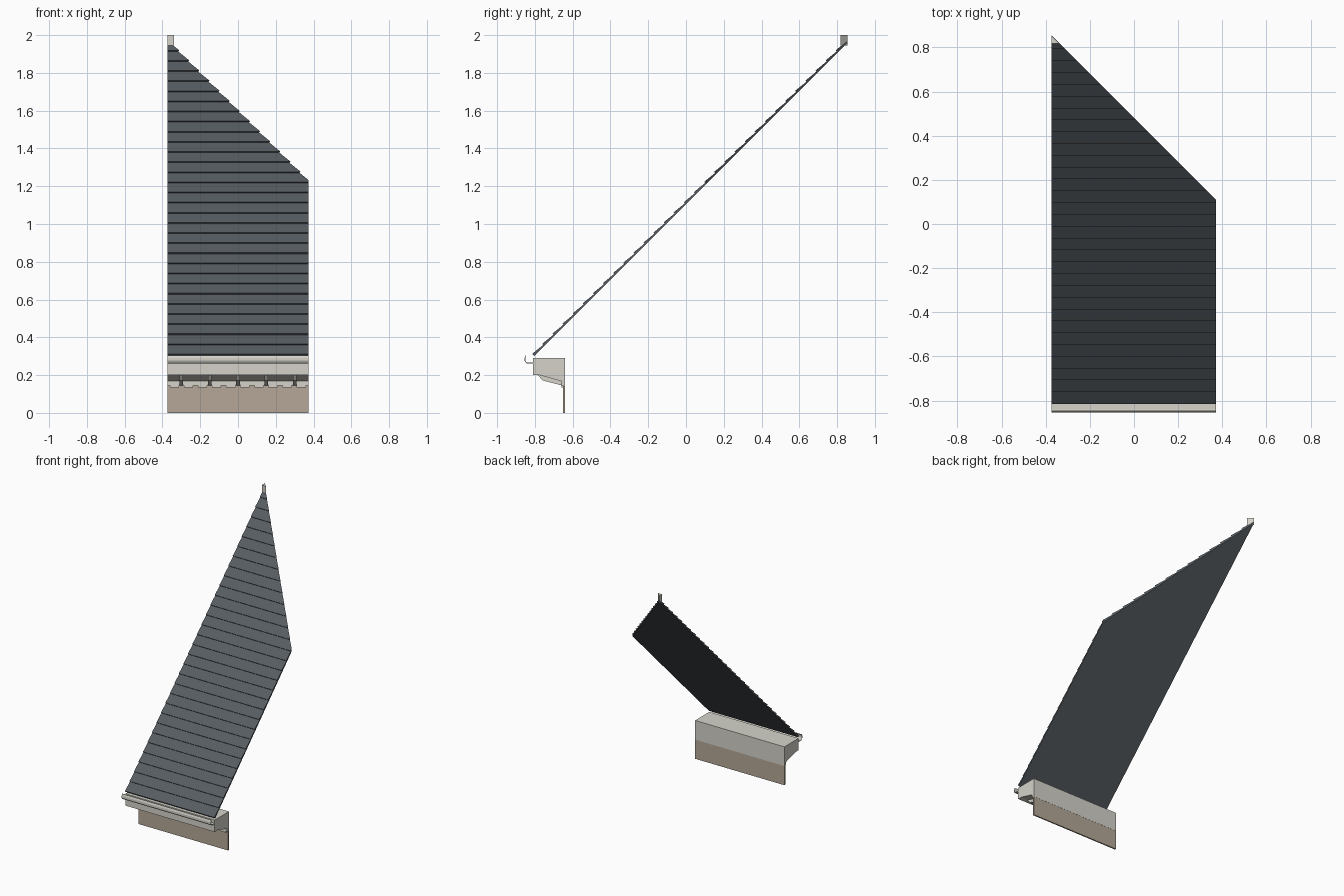
import bpy, bmesh, math
from mathutils import Vector

if "Cube" in bpy.data.objects:
    bpy.data.objects.remove(bpy.data.objects["Cube"])

X0, X1 = -0.374, 0.372


def material(name, rgb):
    m = bpy.data.materials.new(name)
    m.diffuse_color = (*rgb, 1)
    m.use_nodes = True
    m.node_tree.nodes["Principled BSDF"].inputs["Base Color"].default_value = m.diffuse_color
    return m


SLATE = material("slate grey", (0.095, 0.108, 0.122))
CREAM = material("warm white", (0.66, 0.65, 0.59))
TAN = material("tan wall", (0.46, 0.39, 0.31))


def finish(bm, name, mat):
    bmesh.ops.recalc_face_normals(bm, faces=bm.faces)
    me = bpy.data.meshes.new(name)
    bm.to_mesh(me)
    bm.free()
    me.materials.append(mat)
    ob = bpy.data.objects.new(name, me)
    bpy.context.collection.objects.link(ob)
    return ob


def extrude_x(profile, x0=X0, x1=X1):
    """Extrude a closed (y, z) profile along x."""
    bm = bmesh.new()
    a = [bm.verts.new((x0, y, z)) for y, z in profile]
    b = [bm.verts.new((x1, y, z)) for y, z in profile]
    n = len(profile)
    for i in range(n):
        j = (i + 1) % n
        bm.faces.new((a[i], a[j], b[j], b[i]))
    bm.faces.new(a)
    bm.faces.new(b[::-1])
    return bm


def box(name, x0, x1, y0, y1, z0, z1, mat):
    return finish(extrude_x([(y0, z0), (y1, z0), (y1, z1), (y0, z1)], x0, x1), name, mat)


# Roof slope: sawtooth courses of slates, cut off along the hip
ROWS, Y0, Y1 = 31, -0.808, 0.853
R = math.sqrt(0.5)


def on_slope(y, off):
    return (y - off * R, y + 1.113 + off * R)


profile = []
for i in range(ROWS):
    ya = Y0 + (Y1 - Y0) * i / ROWS
    yb = Y0 + (Y1 - Y0) * (i + 1) / ROWS
    profile += [on_slope(ya, 0.010), on_slope(yb, 0.002)]
profile += [on_slope(Y1, -0.006), on_slope(Y0, -0.006)]
bm = extrude_x(profile)
cut = bmesh.ops.bisect_plane(
    bm, geom=bm.verts[:] + bm.edges[:] + bm.faces[:], dist=1e-6,
    plane_co=Vector((0, 0.481, 0)), plane_no=Vector((1, 1, 0)), clear_outer=True)
edges = [e for e in cut["geom_cut"] if isinstance(e, bmesh.types.BMEdge)]
bmesh.ops.edgenet_fill(bm, edges=edges)
finish(bm, "slate_roof", SLATE)

# Ridge end: small triangular prism at the peak
bm = bmesh.new()
tri = [(X0, 0.818), (-0.338, 0.818), (X0, 0.854)]
lo = [bm.verts.new((x, y, 1.945)) for x, y in tri]
hi = [bm.verts.new((x, y, 2.0)) for x, y in tri]
bm.faces.new(lo[::-1])
bm.faces.new(hi)
for i in range(3):
    j = (i + 1) % 3
    bm.faces.new((lo[i], lo[j], hi[j], hi[i]))
finish(bm, "ridge_end", CREAM)

# Eaves box with sloping soffit
finish(extrude_x([(-0.81, 0.20), (-0.81, 0.29), (-0.64, 0.29), (-0.64, 0.145),
                  (-0.66, 0.145), (-0.66, 0.168), (-0.775, 0.20)]), "eaves_box", CREAM)

# Brackets under the soffit, with end brackets flush to the sides
bracket = [(-0.785, 0.202), (-0.76, 0.172), (-0.66, 0.146), (-0.655, 0.146), (-0.655, 0.202)]
for x in (-0.30, -0.15, 0.0, 0.15, 0.30):
    finish(extrude_x(bracket, x - 0.010, x + 0.010), "bracket", CREAM)

# Wall with a row of dentils along its top
box("wall", X0, X1, -0.651, -0.641, 0.0, 0.146, TAN)
N = 10
for i in range(N):
    x = X0 + (X1 - X0) * (i + 0.5) / N
    box("dentil", x - 0.024, x + 0.024, -0.659, -0.649, 0.134, 0.146, CREAM)

# Gutter: thin curved channel hung on the eaves box
outer = [(-0.81, 0.262), (-0.842, 0.262), (-0.850, 0.267), (-0.855, 0.277),
         (-0.855, 0.290), (-0.850, 0.305)]
inner = [(-0.846, 0.305), (-0.851, 0.290), (-0.851, 0.278), (-0.847, 0.270),
         (-0.841, 0.266), (-0.81, 0.266)]
finish(extrude_x(outer + inner), "gutter", CREAM)
